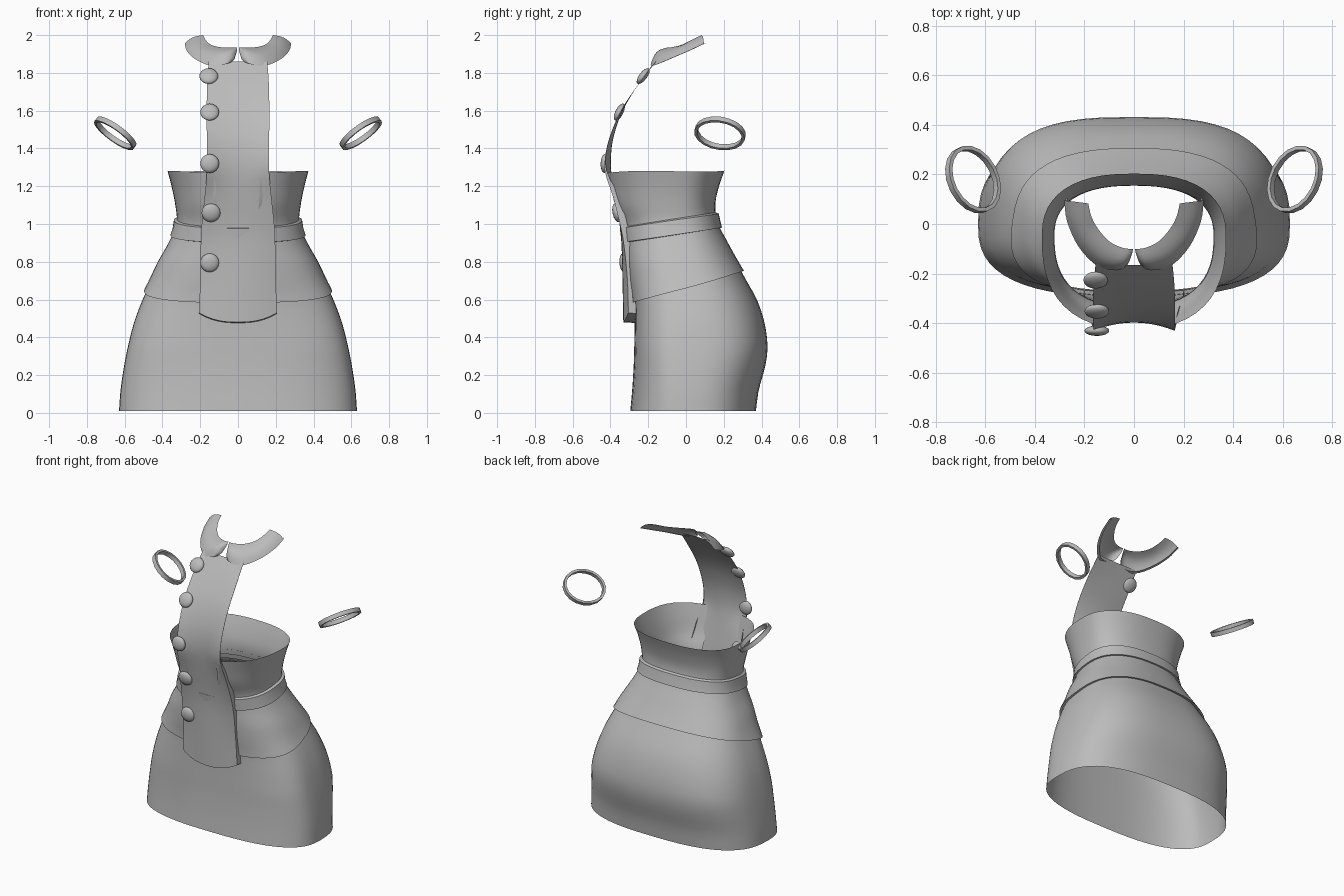
import bpy, bmesh, math
from mathutils import Vector

if "Cube" in bpy.data.objects:
    bpy.data.objects.remove(bpy.data.objects["Cube"])

cloth = bpy.data.materials.new("grey_cloth")
cloth.diffuse_color = (0.5, 0.5, 0.5, 1)
cloth.use_nodes = True
cloth.node_tree.nodes["Principled BSDF"].inputs["Base Color"].default_value = cloth.diffuse_color


def spline(keys, t):
    """Smooth interpolation of rows (t, a, b, ...)."""
    t = min(max(t, keys[0][0]), keys[-1][0])
    i = max(k for k in range(len(keys) - 1) if keys[k][0] <= t)
    a, b = keys[i], keys[i + 1]
    p, n = keys[max(i - 1, 0)], keys[min(i + 2, len(keys) - 1)]
    h = b[0] - a[0]
    s = (t - a[0]) / h
    out = []
    for c in range(1, len(a)):
        m0 = (b[c] - p[c]) / (b[0] - p[0]) * h
        m1 = (n[c] - a[c]) / (n[0] - a[0]) * h
        out.append((2*s**3 - 3*s*s + 1) * a[c] + (s**3 - 2*s*s + s) * m0
                   + (3*s*s - 2*s**3) * b[c] + (s**3 - s*s) * m1)
    return out


def sheet(name, rows, loop=False, ring=False, angle=50):
    """Surface through rows of points; loop closes each row, ring joins last row to first."""
    bm = bmesh.new()
    vs = [[bm.verts.new(p) for p in r] for r in rows]
    n = len(rows[0])
    for i in range(len(rows) if ring else len(rows) - 1):
        a, b = vs[i], vs[(i + 1) % len(rows)]
        for j in range(n if loop else n - 1):
            k = (j + 1) % n
            bm.faces.new((a[j], a[k], b[k], b[j]))
    return finish(name, bm, angle)


def finish(name, bm, angle=50):
    bmesh.ops.recalc_face_normals(bm, faces=bm.faces)
    me = bpy.data.meshes.new(name)
    bm.to_mesh(me)
    bm.free()
    me.materials.append(cloth)
    ob = bpy.data.objects.new(name, me)
    bpy.context.collection.objects.link(ob)
    bpy.ops.object.select_all(action='DESELECT')
    ob.select_set(True)
    bpy.context.view_layer.objects.active = ob
    bpy.ops.object.shade_smooth_by_angle(angle=math.radians(angle))
    return ob


# Figure profile: z, half width, front y, back y, centre y, squareness
BODY = [(0.01, .63, -.295, .37, .00, 2.7), (0.12, .622, -.285, .385, .00, 2.7),
        (0.25, .603, -.277, .42, .00, 2.8), (0.35, .583, -.274, .432, .00, 2.9),
        (0.48, .55, -.272, .415, .00, 2.8), (0.60, .505, -.275, .375, .00, 2.7),
        (0.70, .458, -.295, .32, .00, 2.6), (0.80, .415, -.312, .265, -.02, 2.5),
        (0.90, .363, -.325, .215, -.03, 2.4), (1.00, .325, -.34, .17, -.05, 2.4),
        (1.10, .332, -.385, .155, -.05, 2.4), (1.20, .352, -.41, .175, -.05, 2.4),
        (1.30, .378, -.43, .21, -.05, 2.5)]


def on_body(z, th, off=0.0):
    """Point of the figure at height z; th = 0 is the front centre."""
    w, f, b, c, n = spline(BODY, z)
    s, k = math.sin(th), -math.cos(th)
    x = math.copysign(abs(s) ** (2 / n), s) * (w + off)
    d = (b - c if k > 0 else c - f) + off
    return Vector((x, c + math.copysign(abs(k) ** (2 / n), k) * d, z))


def tilted(z, slope, th, off=0.0):
    """Same, on a sloping line: z plus slope times y."""
    return on_body(z + slope * on_body(z, th).y, th, off)


SEG = 56
TH = [2 * math.pi * i / SEG for i in range(SEG)]


def hem(th):
    return 0.66 + 0.27 * on_body(0.66, th).y


# Skirt, running up under the peplum
sheet("skirt", [[on_body(0.01 + (hem(t) + 0.03 - 0.01) * i / 16, t) for t in TH]
                for i in range(17)], loop=True)

# Peplum with a turned-in hem
rows = [[on_body(hem(t) + 0.005, t, -0.004) for t in TH]]
for i in range(11):
    f = i / 10
    rows.append([on_body(hem(t) * (1 - f) + f * (0.97 + 0.15 * on_body(0.97, t).y), t,
                         0.014 * (1 - f) + 0.002) for t in TH])
sheet("peplum", rows, loop=True)

# Waistband
sheet("waistband", [[tilted(z, 0.15, t, o) for t in TH] for z, o in
                    ((.95, -.002), (.952, .014), (.985, .016), (1.03, .016), (1.038, -.002))],
      loop=True)

# Bodice, open at the front behind the button panel
rows = []
for i in range(12):
    f = i / 11
    row = []
    for j in range(45):
        t = 0.27 + (2 * math.pi - 0.54) * j / 44
        lo = 1.0 + 0.15 * on_body(1.0, t).y
        hi = 1.278 + 0.02 * math.cos(2 * t) * on_body(1.28, t).y
        row.append(on_body(lo + (hi - lo) * f, t))
    rows.append(row)
sheet("bodice", rows)

# Button panel: z, half width, edge y, centre y, depth of turned-in side
PANEL = [(.53, .207, -.305, -.332, .04), (.70, .20, -.31, -.336, .04),
         (.90, .197, -.33, -.342, .04), (1.0, .192, -.35, -.352, .04),
         (1.15, .176, -.388, -.376, .03), (1.27, .165, -.428, -.395, .012),
         (1.34, .164, -.43, -.398, .003), (1.45, .165, -.408, -.386, .002),
         (1.60, .166, -.345, -.335, .002), (1.75, .163, -.245, -.245, .002),
         (1.86, .155, -.16, -.165, .002)]


def panel_point(z, u):
    w, e, c, _ = spline(PANEL, z)
    sag = 0.05 * max(0, (0.75 - z) / 0.22) * (1 - abs(u) ** 2.5)
    return Vector((u * w, c + (e - c) * u * u, z - sag))


def panel_row(z):
    turn = Vector((0, spline(PANEL, z)[3], 0))
    mid = [panel_point(z, -1 + j / 6) for j in range(13)]
    return [mid[0] + turn] + mid + [mid[-1] + turn]


first = panel_row(.53)
lip = [Vector((p.x, max(p.y, -.268), p.z - .004)) for p in first]
sheet("button_panel", [lip] + [panel_row(.53 + 1.33 * i / 30) for i in range(31)])

# Buttons, lying flat on the panel
for i, (x, z) in enumerate(((-.155, 1.78), (-.15, 1.59), (-.15, 1.32), (-.143, 1.06), (-.15, .795))):
    w, e, c, _ = spline(PANEL, z)
    u = x / w
    slope = panel_point(z + .03, u) - panel_point(z - .03, u)
    nrm = Vector((0, -slope.z, slope.y)).normalized()
    bm = bmesh.new()
    bmesh.ops.create_uvsphere(bm, u_segments=16, v_segments=8, radius=0.05)
    q = nrm.to_track_quat('Z', 'Y')
    for v in bm.verts:
        v.co = q @ Vector((v.co.x, v.co.y, v.co.z * 0.42)) + panel_point(z, u) + nrm * 0.005
    finish("button_%d" % (i + 1), bm)

# Rounded collar halves: t, inner edge xyz, outer edge xyz
COLLAR = [(0, .004, -.10, 1.935, .006, -.115, 1.915), (.6, .025, -.10, 1.934, .03, -.17, 1.862),
          (1, .05, -.095, 1.934, .07, -.187, 1.845), (2, .10, -.07, 1.937, .15, -.168, 1.84),
          (3, .145, -.02, 1.95, .225, -.09, 1.872), (4, .172, .03, 1.975, .27, .01, 1.915),
          (5, .185, .083, 2.0, .282, .095, 1.955)]
for side, label in ((-1, "left"), (1, "right")):
    rows = []
    for i in range(21):
        v = spline(COLLAR, i / 4)
        a, b = Vector(v[:3]), Vector(v[3:])
        row = []
        for j in range(7):
            f = j / 6
            p = a.lerp(b, f)
            out = Vector((p.x, p.y - 0.05, 0)).normalized() + Vector((0, 0, 1))
            p += out * 0.018 * math.sin(math.pi * f) * min(1, i / 3) * (1 - 0.5 * i / 20)
            p.z = min(p.z, 2.0)
            row.append(Vector((p.x * side, p.y, p.z)))
        # turned-under outer edge
        last = row[-1]
        row.append(last + Vector((-0.012 * side * min(1, i / 4), 0.012, 0.004)))
        rows.append(row)
    sheet(label + "_collar", rows, angle=70)

# Floating wrist cuffs
for side, label in ((-1, "left"), (1, "right")):
    u, v = Vector((.093, 0, .072)), Vector((.03, .125, -.015))
    n = u.cross(v).normalized()
    rows = []
    for i in range(18):
        t = 2 * math.pi * i / 18
        d = u * math.cos(t) + v * math.sin(t)
        r = d.normalized()
        pts = [Vector((.65, .18, 1.48)) + d + r * a + n * b for a, b in
               ((.009, -.014), (.009, .014), (-.007, .014), (-.007, -.014))]
        rows.append([Vector((p.x * side, p.y, p.z)) for p in pts])
    sheet(label + "_cuff", rows, loop=True, ring=True)
